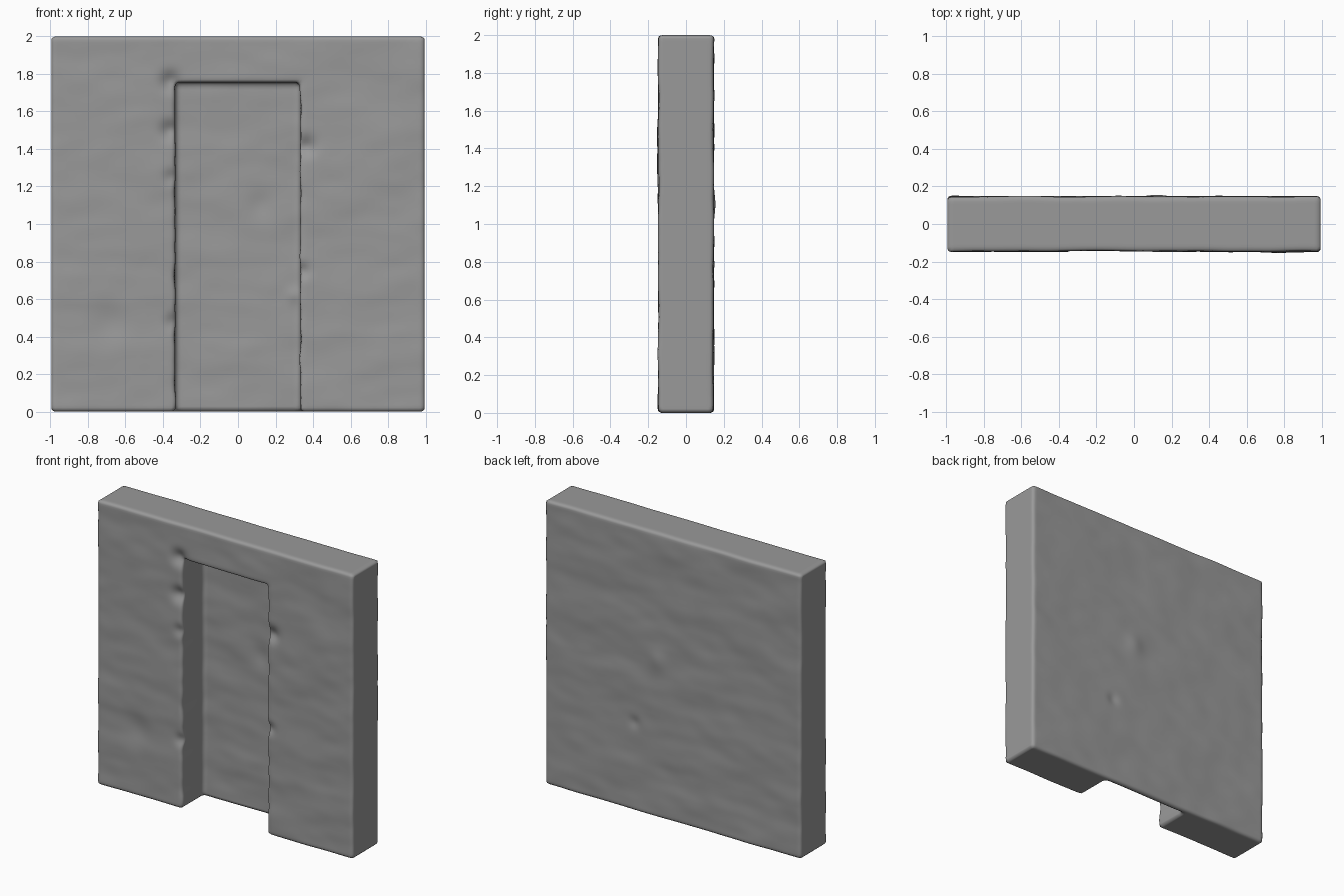
import bpy, bmesh, math
from mathutils import Vector, noise

if "Cube" in bpy.data.objects:
    bpy.data.objects.remove(bpy.data.objects["Cube"])


def extruded(name, outline, y0, y1):
    """Extrude an x/z outline between two depths."""
    bm = bmesh.new()
    face = bm.faces.new([bm.verts.new((x, y0, z)) for x, z in outline])
    ext = bmesh.ops.extrude_face_region(bm, geom=[face])
    verts = [v for v in ext["geom"] if isinstance(v, bmesh.types.BMVert)]
    bmesh.ops.translate(bm, verts=verts, vec=(0, y1 - y0, 0))
    bmesh.ops.recalc_face_normals(bm, faces=bm.faces)
    mesh = bpy.data.meshes.new(name)
    bm.to_mesh(mesh)
    bm.free()
    ob = bpy.data.objects.new(name, mesh)
    bpy.context.collection.objects.link(ob)
    return ob


# Wall slab with a doorway recess leaving a thin back panel
L, R, TOP = -0.335, 0.332, 1.755
wall = extruded("doorway_wall", [(-0.995, 0), (0.995, 0), (0.995, 2), (-0.995, 2)], -0.146, 0.146)
cutter = extruded("recess_cutter", [(L, -0.2), (R, -0.2), (R, TOP), (L, TOP)], -0.4, 0.098)
cutter.hide_render = True

cut = wall.modifiers.new("recess", 'BOOLEAN')
cut.object = cutter
cut.solver = 'EXACT'
bev = wall.modifiers.new("soft_edges", 'BEVEL')
bev.width = 0.015
bev.segments = 3
rem = wall.modifiers.new("dense", 'REMESH')
rem.mode = 'VOXEL'
rem.voxel_size = 0.014

graph = bpy.context.evaluated_depsgraph_get()
dense = bpy.data.meshes.new_from_object(wall.evaluated_get(graph))
wall.modifiers.clear()
wall.data = dense
bpy.data.objects.remove(cutter)

# Hand-shaped plaster: x, z, radius, depth push (+ is toward the back)
FRONT_DENTS = [(-0.36, 1.76, 0.05, 0.03), (-0.36, 1.50, 0.05, 0.03),
               (-0.35, 1.25, 0.04, 0.015), (-0.34, 0.48, 0.04, 0.02),
               (0.36, 1.41, 0.05, 0.03), (0.34, 0.75, 0.04, 0.02),
               (-0.68, 0.47, 0.09, 0.01), (0.8, 1.35, 0.15, -0.008)]
PANEL_DENTS = [(0.12, 1.10, 0.07, 0.012), (0.30, 0.62, 0.04, -0.010)]


def dent(p, spots):
    return sum(d * math.exp(-((p.x - x) ** 2 + (p.z - z) ** 2) / (r * r)) for x, z, r, d in spots)


# Gentle surface waviness plus local dents and ragged jamb edges
bm = bmesh.new()
bm.from_mesh(dense)
for v in bm.verts:
    p = v.co.copy()
    side = 0 if p.y < 0.05 else 5
    n = noise.noise(Vector((p.x * 2.5, side, p.z * 5)))
    n += 0.4 * noise.noise(Vector((p.x * 6, side + 2, p.z * 11)))
    dy = 0.006 * n
    if p.y < 0.05:
        k = min(1, (0.05 - p.y) / 0.19)
        dy += k * dent(p, FRONT_DENTS)
        if p.z < TOP + 0.03 and min(abs(p.x - L), abs(p.x - R)) < 0.03:
            v.co.x += 0.010 * k * noise.noise(Vector((p.x * 3, 1, p.z * 9)))
    else:
        dy += dent(p, PANEL_DENTS)
    v.co.y += dy
bm.to_mesh(dense)
bm.free()
for poly in dense.polygons:
    poly.use_smooth = True

# Dark grey plaster
mat = bpy.data.materials.new("dark_plaster")
mat.diffuse_color = (0.32, 0.32, 0.32, 1)
mat.use_nodes = True
mat.node_tree.nodes["Principled BSDF"].inputs["Base Color"].default_value = mat.diffuse_color
dense.materials.clear()
dense.materials.append(mat)
for poly in dense.polygons:
    poly.material_index = 0
